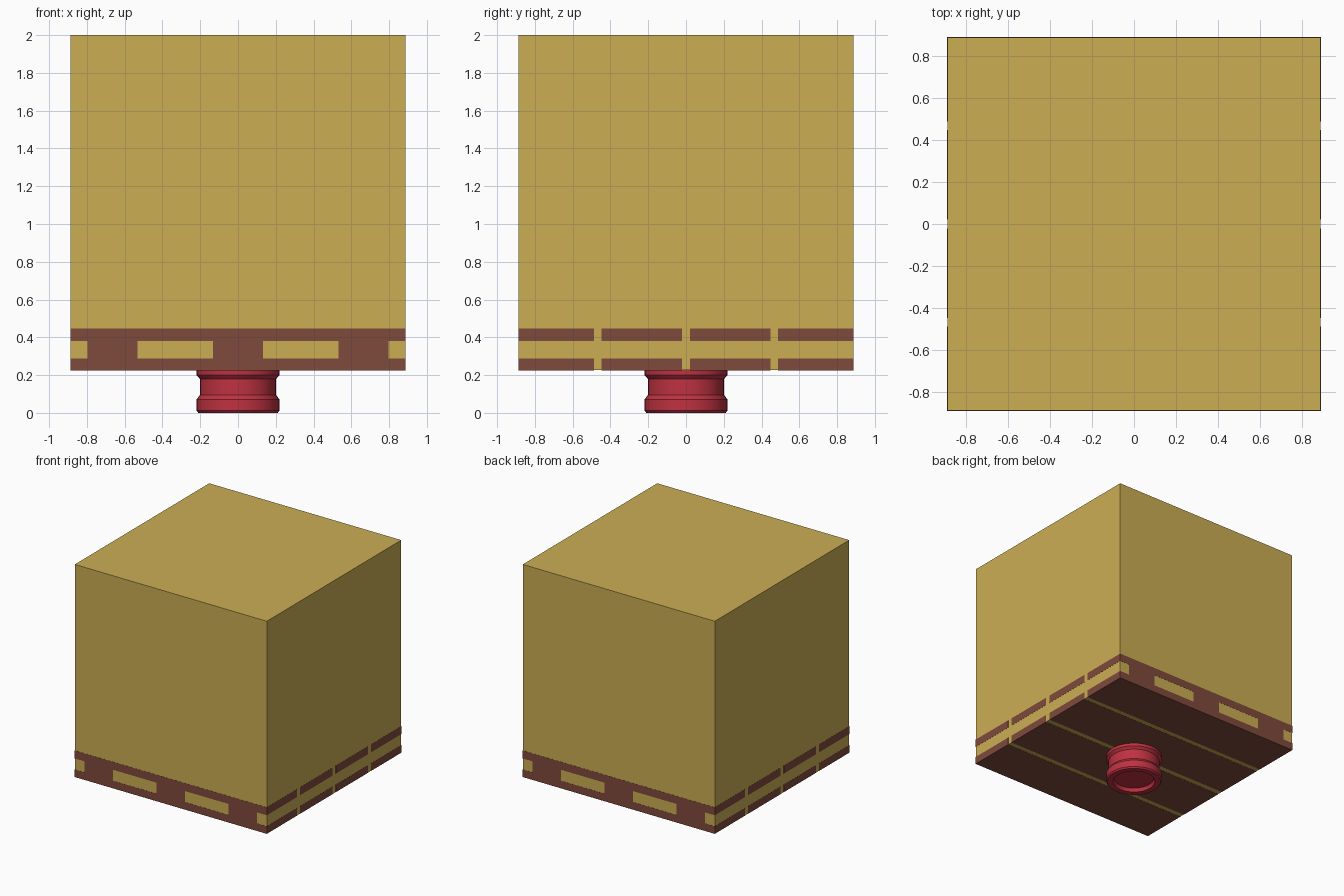
import bpy, bmesh, math

if "Cube" in bpy.data.objects:
    bpy.data.objects.remove(bpy.data.objects["Cube"])


def material(name, rgb):
    m = bpy.data.materials.new(name)
    lin = [((c / 255 + 0.055) / 1.055) ** 2.4 for c in rgb]
    m.diffuse_color = (*lin, 1.0)
    m.use_nodes = True
    m.node_tree.nodes["Principled BSDF"].inputs["Base Color"].default_value = m.diffuse_color
    return m


CARD = material("cardboard yellow", (203, 174, 84))
WOOD = material("reddish brown wood", (127, 74, 60))
RED = material("drum red", (190, 50, 64))


def finish(name, bm, mat):
    bmesh.ops.recalc_face_normals(bm, faces=bm.faces)
    mesh = bpy.data.meshes.new(name)
    bm.to_mesh(mesh)
    bm.free()
    mesh.materials.append(mat)
    ob = bpy.data.objects.new(name, mesh)
    bpy.context.collection.objects.link(ob)
    return ob


def box(name, x, y, z, mat):
    bm = bmesh.new()
    bmesh.ops.create_cube(bm, size=1.0)
    for v in bm.verts:
        for i, (lo, hi) in enumerate((x, y, z)):
            v.co[i] = hi if v.co[i] > 0 else lo
    return finish(name, bm, mat)


H = 0.887           # half width of the load
P = H + 0.001       # pallet sits a hair proud of the load
Z0 = 0.226          # underside of the load

# Large block of cargo
box("cargo_box", (-H, H), (-H, H), (Z0, 2.0), CARD)

# Pallet deck boards, upper and lower, running across x
spans = [(-P, -0.488), (-0.447, -0.022), (0.022, 0.447), (0.488, P)]
for label, z in (("lower", (Z0 - 0.001, 0.288)), ("upper", (0.38, 0.446))):
    for i, y in enumerate(spans):
        box(f"{label}_board_{i + 1}", (-P, P), y, z, WOOD)

# Pallet stringers, running front to back
for i, cx in enumerate((-0.665, 0.0, 0.665)):
    box(f"stringer_{i + 1}", (cx - 0.133, cx + 0.133), (-P, P), (0.288, 0.38), WOOD)

# Ribbed drum underneath, with recessed ends; lower half profile is mirrored
half = [(0.0, 0.03), (0.155, 0.03), (0.165, 0.0), (0.21, 0.0), (0.22, 0.012),
        (0.22, 0.07), (0.202, 0.095), (0.202, 0.18), (0.22, 0.2),
        (0.22, 0.25), (0.202, 0.275)]
TOP = 0.66
profile = half + [(r, TOP - z) for r, z in reversed(half)]
bm = bmesh.new()
verts = [bm.verts.new((r, 0, z)) for r, z in profile]
edges = [bm.edges.new(p) for p in zip(verts, verts[1:])]
bmesh.ops.spin(bm, geom=verts + edges, cent=(0, 0, 0), axis=(0, 0, 1),
               angle=math.tau, steps=32, use_duplicate=False)
bmesh.ops.remove_doubles(bm, verts=bm.verts, dist=1e-4)
drum = finish("drum", bm, RED)
bpy.ops.object.select_all(action='DESELECT')
drum.select_set(True)
bpy.context.view_layer.objects.active = drum
bpy.ops.object.shade_smooth_by_angle(angle=math.radians(30))
